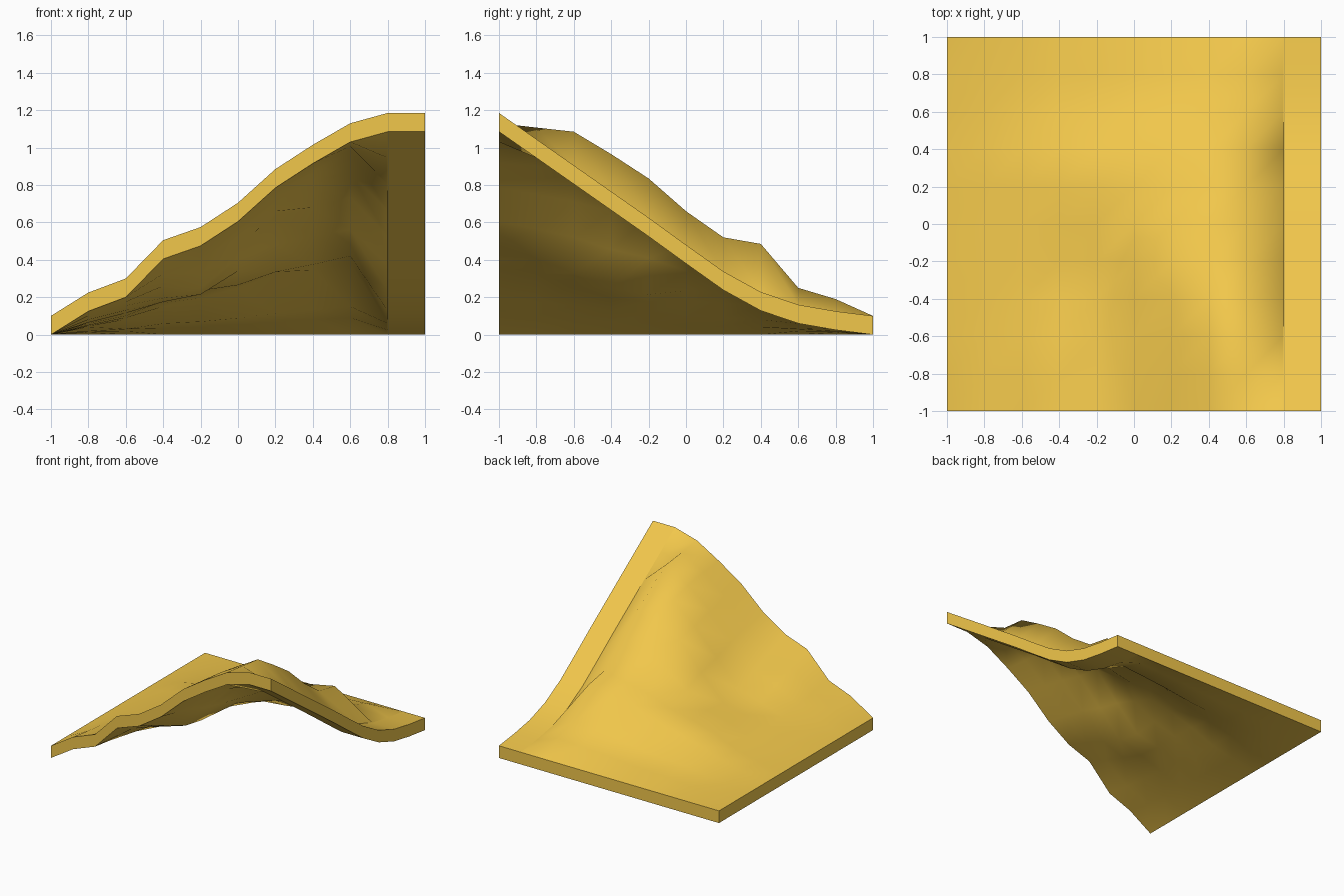
import bpy, bmesh

if "Cube" in bpy.data.objects:
    bpy.data.objects.remove(bpy.data.objects["Cube"])

STEP = 0.2
N = 11
THICK = 0.1

# Underside heights: front edge (along x), ridge at x=0.6 (along y), smooth ramp (along y)
front = [0, .125, .2, .405, .475, .605, .785, .915, 1.03]
ridge = [1.03, 1.007, .985, .865, .735, .56, .42, .385, .15, .09, 0]
ramp = [1.085, .945, .805, .665, .525, .38, .238, .128, .06, .025, 0]

# Gully running diagonally down the hillside: heights for x = -0.8 .. 0.4, per row
gully = {1: (.10, .175, .325, .405, .565, .75, .90),
         2: (.08, .155, .26, .33, .52, .71, .87),
         3: (.065, .13, .195, .25, .455, .66, .82),
         4: (.06, .115, .175, .215, .41, .63, .68),
         5: (.05, .10, .18, .235, .34, .48, .53),
         6: (.045, .09, .17, .225, .265, .335, .375),
         7: (.04, .08, .15, .195, .25, .32, .345)}


def height(i, j):
    if i >= 9:
        return ramp[j]
    if j in gully and 1 <= i <= 7:
        return gully[j][i - 1]
    return front[i] * ridge[j] / 1.03


# Hillside surface
bm = bmesh.new()
grid = [[bm.verts.new((i * STEP - 1, j * STEP - 1, height(i, j)))
         for j in range(N)] for i in range(N)]
for i in range(N - 1):
    for j in range(N - 1):
        a, b = grid[i][j], grid[i + 1][j]
        c, d = grid[i + 1][j + 1], grid[i][j + 1]
        bm.faces.new((a, b, c))
        bm.faces.new((a, c, d))

# Vertical slab thickness
ext = bmesh.ops.extrude_face_region(bm, geom=bm.faces[:], use_keep_orig=True)
top = [g for g in ext["geom"] if isinstance(g, bmesh.types.BMVert)]
bmesh.ops.translate(bm, verts=top, vec=(0, 0, THICK))
bmesh.ops.recalc_face_normals(bm, faces=bm.faces[:])

# Smooth hillside, sharp rim and sharp foot of the ridge beside the ramp
for f in bm.faces:
    f.smooth = True
for e in bm.edges:
    walls = sum(abs(f.normal.z) < 1e-4 for f in e.link_faces)
    foot = all(abs(v.co.x - .8) < 1e-4 for v in e.verts)
    e.smooth = walls == 0 and not foot
    if walls == 2 and e.calc_face_angle(0) < .8:
        e.smooth = True

mesh = bpy.data.meshes.new("hillside_slab")
bm.to_mesh(mesh)
bm.free()
slab = bpy.data.objects.new("hillside_slab", mesh)
bpy.context.collection.objects.link(slab)
mat = bpy.data.materials.new("sand")
mat.diffuse_color = (.88, .57, .07, 1)
mat.use_nodes = True
mat.node_tree.nodes["Principled BSDF"].inputs["Base Color"].default_value = mat.diffuse_color
mesh.materials.append(mat)
